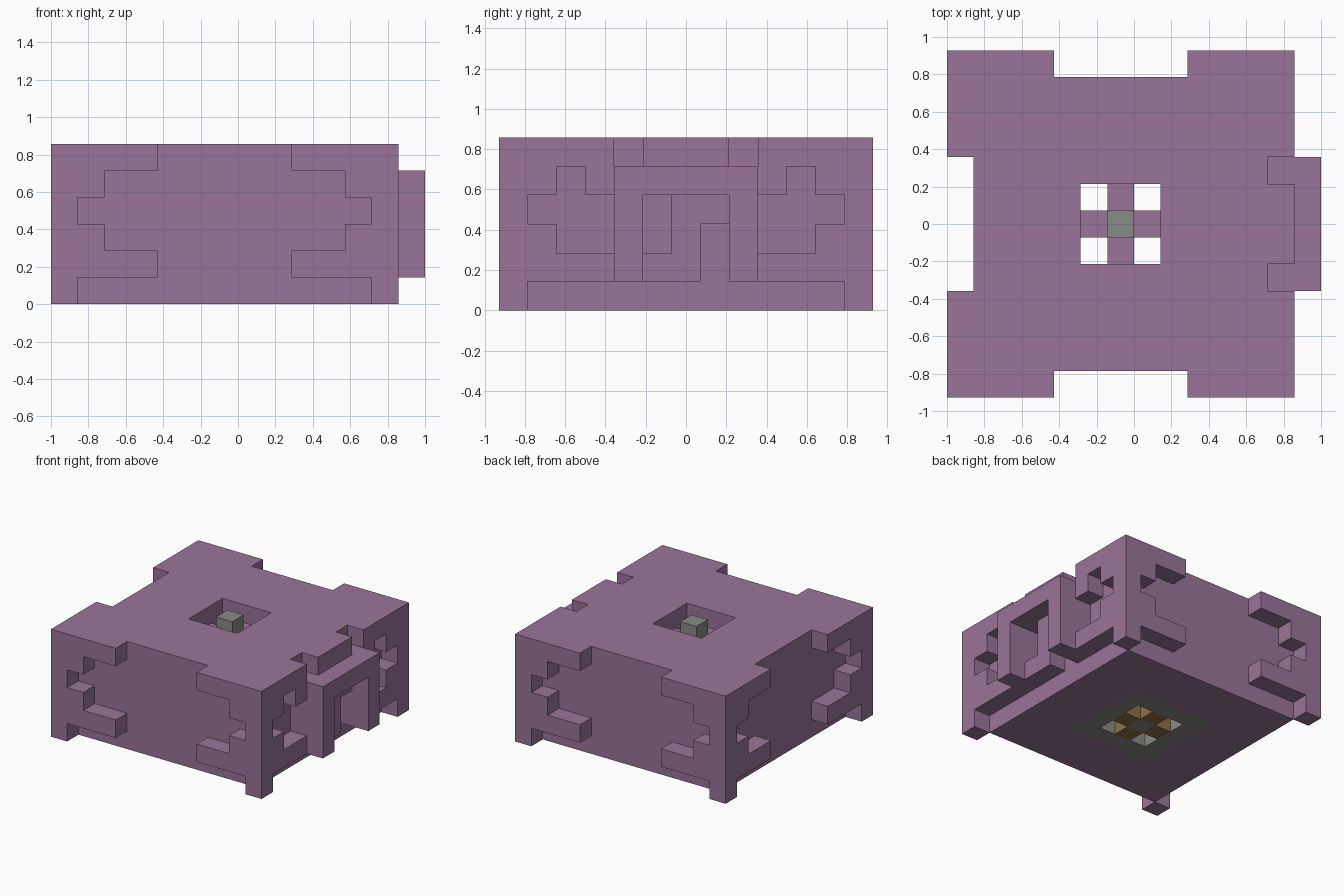
import bpy
import bmesh
from mathutils import Vector

if "Cube" in bpy.data.objects:
    bpy.data.objects.remove(bpy.data.objects["Cube"], do_unlink=True)

UNIT = 1 / 7
ORIGIN = Vector((-1, -6.5 * UNIT, 0))
LAST = 12  # index of the far block row of the square body


def material(name, colour):
    mat = bpy.data.materials.new(name)
    mat.use_nodes = True
    mat.diffuse_color = (*colour, 1)
    mat.node_tree.nodes["Principled BSDF"].inputs["Base Color"].default_value = (*colour, 1)
    return mat


purple = material("mauve block", (0.32, 0.178, 0.319))
grey = material("stone grey", (0.25, 0.256, 0.235))
gold = material("dull gold", (0.27, 0.165, 0.06))

cells = {}  # block position -> part name


def fill(part, xs, ys, zs):
    """Fill inclusive block ranges with a part; None carves them away."""
    for x in range(xs[0], xs[1] + 1):
        for y in range(ys[0], ys[1] + 1):
            for z in range(zs[0], zs[1] + 1):
                if part:
                    cells[x, y, z] = part
                else:
                    cells.pop((x, y, z), None)


# Main body with a square shaft
fill("body", (1, 11), (1, 11), (0, 5))
fill(None, (5, 7), (5, 7), (0, 5))

# Stepped relief reaching in from the corners on all four sides
for z, width in enumerate((1, 4, 2, 1, 2, 4)):
    for start in (0, LAST + 1 - width):
        span = (start, start + width - 1)
        for side in (0, LAST):
            fill("corner_relief", span, (side, side), (z, z))
            fill("corner_relief", (side, side), span, (z, z))

# Porch: arch, pillars, lintel, cornice and hanging blocks
for y in (4, 8):
    fill("porch", (12, 13), (y, y), (1, 4))
fill("porch", (12, 13), (5, 7), (4, 4))
fill("porch", (12, 12), (5, 7), (5, 5))
for y in (3, 9):
    fill("porch", (12, 12), (y, y), (4, 4))

# Door panel with two staggered openings
fill("door_panel", (12, 12), (5, 7), (1, 3))
fill(None, (12, 12), (5, 5), (2, 3))
fill(None, (12, 12), (7, 7), (1, 2))


# Shaft cross, its gold foot, stone centre and stone ring underneath
def cross(part, zs):
    fill(part, (5, 7), (6, 6), zs)
    fill(part, (6, 6), (5, 7), zs)


cross("shaft_cross", (1, 4))
cross("lamp_cross", (0, 0))
fill("centre_stone", (6, 6), (6, 6), (0, 0))
fill("centre_stone", (6, 6), (6, 6), (5, 5))
for edge in (4, 8):
    fill("base_ring", (4, 8), (edge, edge), (0, 0))
    fill("base_ring", (edge, edge), (4, 8), (0, 0))

PARTS = {"body": purple, "corner_relief": purple, "porch": purple,
         "door_panel": purple, "shaft_cross": purple, "lamp_cross": gold,
         "centre_stone": grey, "base_ring": grey}


def build(part, mat):
    """Make one mesh from the exposed sides of a part's blocks."""
    bm = bmesh.new()
    for cell, owner in cells.items():
        if owner != part:
            continue
        centre = Vector(cell) + Vector((0.5, 0.5, 0.5))
        for axis in range(3):
            for sign in (-1, 1):
                normal = Vector((0, 0, 0))
                normal[axis] = sign
                if tuple(int(c + n) for c, n in zip(cell, normal)) in cells:
                    continue
                u = Vector((0, 0, 0))
                u[(axis + 1) % 3] = 0.5
                v = normal.cross(u)
                mid = centre + normal / 2
                corners = (mid - u - v, mid + u - v, mid + u + v, mid - u + v)
                bm.faces.new([bm.verts.new(ORIGIN + c * UNIT) for c in corners])
    bmesh.ops.remove_doubles(bm, verts=bm.verts, dist=0.001)
    mesh = bpy.data.meshes.new(part)
    bm.to_mesh(mesh)
    bm.free()
    mesh.materials.append(mat)
    bpy.context.collection.objects.link(bpy.data.objects.new(part, mesh))


for part_name, part_material in PARTS.items():
    build(part_name, part_material)
